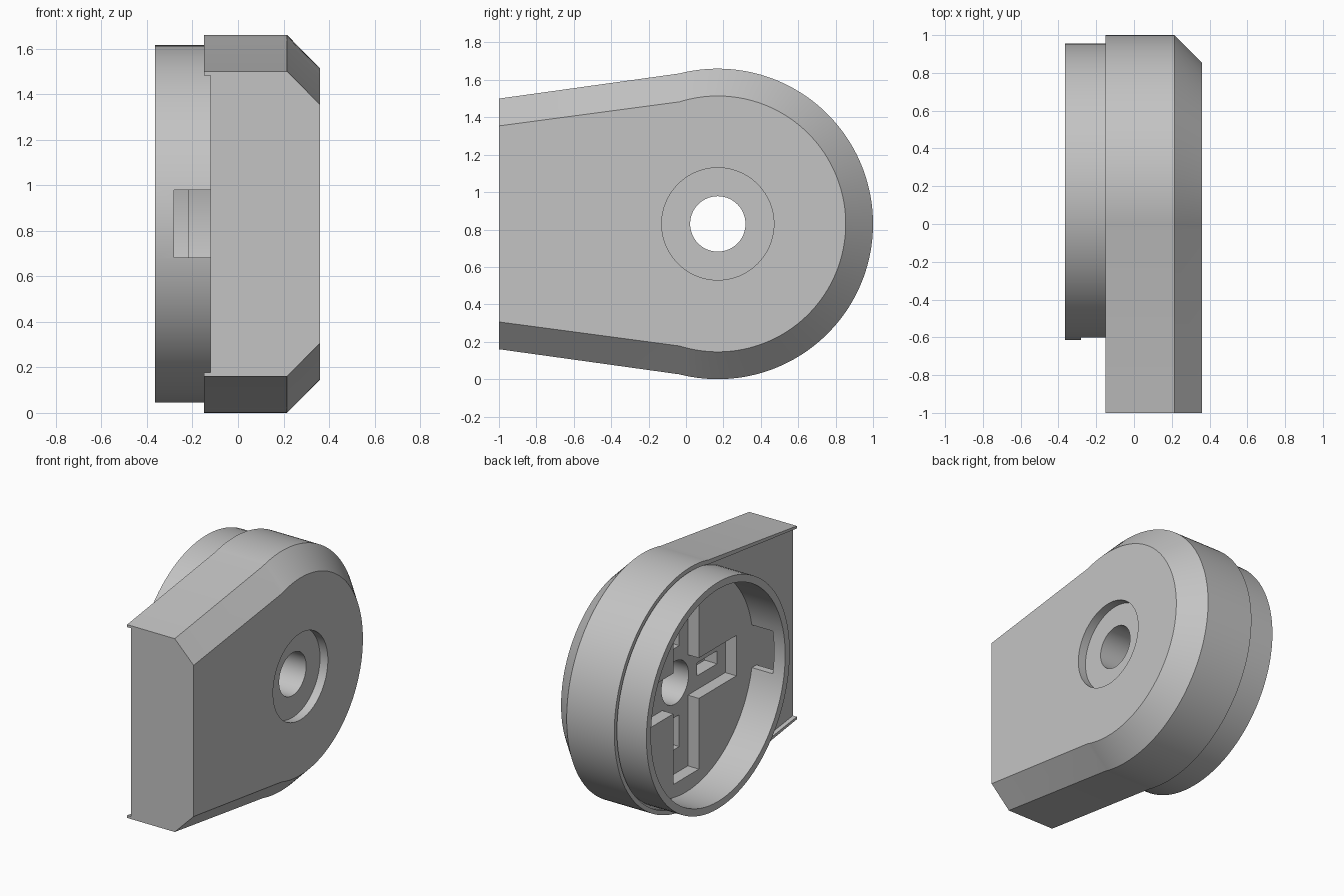
import bpy, bmesh
from math import sin, cos, pi, acos

if "Cube" in bpy.data.objects:
    bpy.data.objects.remove(bpy.data.objects["Cube"], do_unlink=True)

CY, CZ = 0.17, 0.83          # axis of the round end
FLOOR = -0.12                # open face of the body

grey = bpy.data.materials.new("plain_grey")
grey.use_nodes = True
grey.diffuse_color = (0.55, 0.55, 0.55, 1)
grey.node_tree.nodes["Principled BSDF"].inputs["Base Color"].default_value = (0.55, 0.55, 0.55, 1)


def loft(name, sections):
    """Closed solid through matching (x, outline) sections, outline in (y, z)."""
    bm = bmesh.new()
    rows = [[bm.verts.new((x, y, z)) for y, z in pts] for x, pts in sections]
    n = len(rows[0])
    for a, b in zip(rows, rows[1:]):
        for i in range(n):
            j = (i + 1) % n
            bm.faces.new((a[i], a[j], b[j], b[i]))
    bm.faces.new(rows[0][::-1])
    bm.faces.new(rows[-1])
    bmesh.ops.recalc_face_normals(bm, faces=bm.faces[:])
    mesh = bpy.data.meshes.new(name)
    bm.to_mesh(mesh)
    bm.free()
    mesh.materials.append(grey)
    obj = bpy.data.objects.new(name, mesh)
    bpy.context.collection.objects.link(obj)
    return obj


def prism(name, x0, x1, pts):
    return loft(name, [(x0, pts), (x1, pts)])


def arc(r, a0, a1, n):
    return [(CY + r * cos(a0 + (a1 - a0) * i / n), CZ + r * sin(a0 + (a1 - a0) * i / n))
            for i in range(n + 1)]


def disc(r, n=96):
    return arc(r, 0, 2 * pi, n)[:-1]


def rect(y, z, hy, hz):
    """Rectangle given relative to the axis."""
    y, z = CY + y, CZ + z
    return [(y - hy, z - hz), (y + hy, z - hz), (y + hy, z + hz), (y - hy, z + hz)]


def outline(inset, end=-1.0):
    """Round end with two straight flanks running to the flat front."""
    r, half = 0.83 - inset, 0.67 - inset
    a = acos(-0.205 / r)
    return arc(r, -a, a, 96) + [(end, CZ + half), (end, CZ - half)]


def cut(obj, cutter):
    mod = obj.modifiers.new("cut", "BOOLEAN")
    mod.operation, mod.solver, mod.object = "DIFFERENCE", "EXACT", cutter
    cutter.hide_render = True
    bpy.context.view_layer.objects.active = obj
    bpy.ops.object.modifier_apply(modifier=mod.name)
    bpy.data.objects.remove(cutter, do_unlink=True)


# Body with chamfered outer edge
body = loft("body", [(-0.15, outline(0)), (0.215, outline(0)), (0.36, outline(0.146))])

# Thin lip left standing round the open face
cut(body, prism("lip_cutter", -0.3, FLOOR, outline(0.03, -1.1)))

# Cross-shaped recess
w, ly, lz = 0.14, 0.55, 0.63
cross = [(w, w), (w, lz), (-w, lz), (-w, w), (-ly, w), (-ly, -w),
         (-w, -w), (-w, -lz), (w, -lz), (w, -w), (ly, -w), (ly, w)]
cut(body, prism("cross_cutter", -0.3, -0.035, [(CY + y, CZ + z) for y, z in cross]))

# Slot in each arm of the cross
for sy, sz in ((1, 0), (-1, 0), (0, 1), (0, -1)):
    hy, hz = (0.11, 0.045) if sy else (0.045, 0.11)
    cut(body, prism("slot_cutter", -0.2, 0.06, rect(0.35 * sy, 0.35 * sz, hy, hz)))

# Through hole and counterbore
cut(body, prism("hole_cutter", -0.5, 0.5, disc(0.148)))
cut(body, prism("counterbore_cutter", 0.30, 0.5, disc(0.3)))

# Collar ring with a window toward the front
collar = prism("collar", -0.365, FLOOR, disc(0.785))
cut(collar, prism("bore_cutter", -0.5, 0.0, disc(0.735)))
cut(collar, prism("window_cutter", -0.28, -0.05, rect(-0.75, 0, 0.2, 0.148)))

# Low ledge inside the rear of the collar
a = pi * 0.36
ledge = prism("inner_ledge", -0.22, FLOOR, arc(0.737, -a, a, 40) + arc(0.705, a, -a, 40))

for obj in (body, collar, ledge):
    bpy.ops.object.select_all(action="DESELECT")
    obj.select_set(True)
    bpy.context.view_layer.objects.active = obj
    bpy.ops.object.shade_smooth_by_angle(angle=pi / 9)
